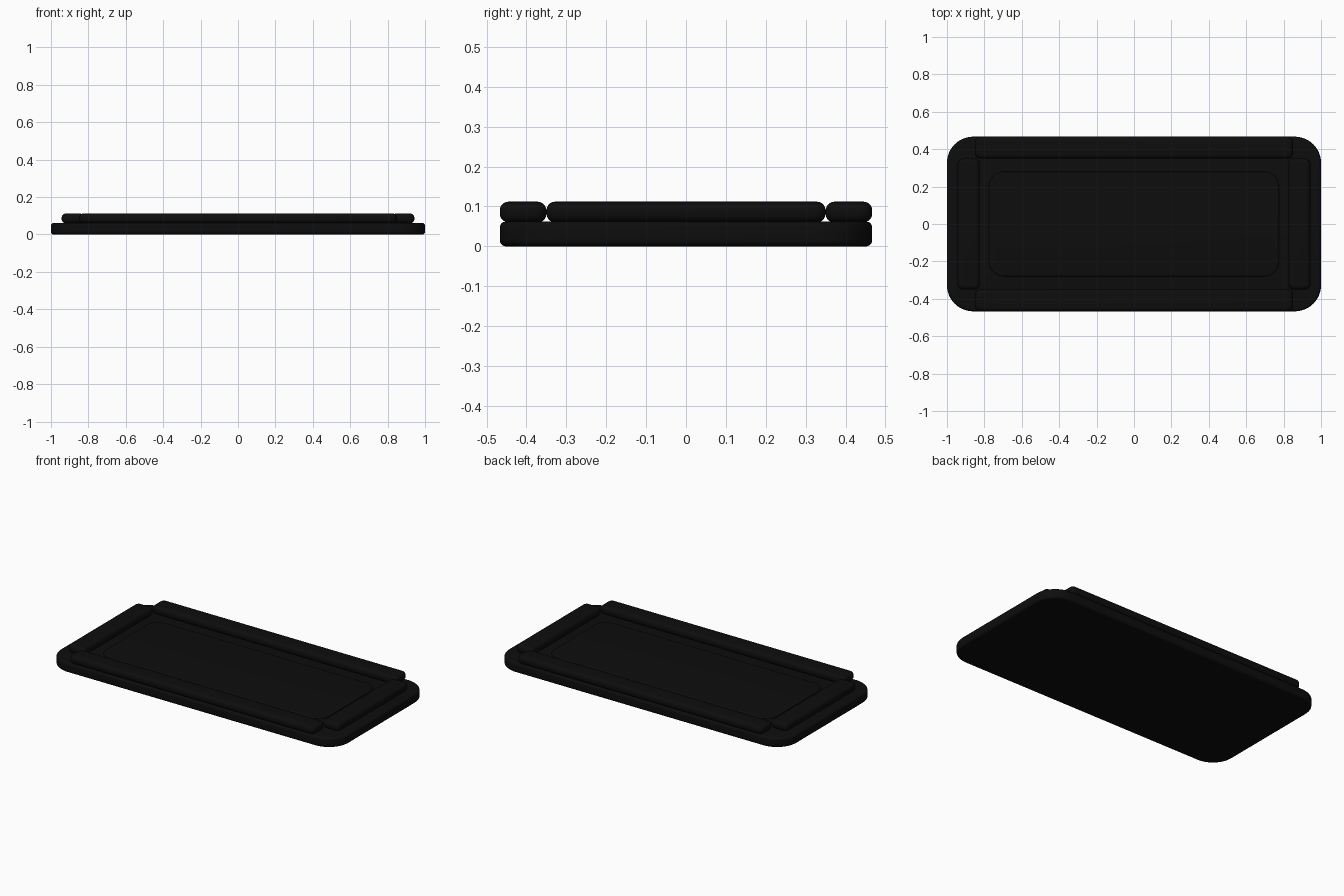
import bpy, bmesh, math

cube = bpy.data.objects.get("Cube")
if cube:
    bpy.data.objects.remove(cube, do_unlink=True)


def make_material(name, rgb):
    mat = bpy.data.materials.new(name)
    mat.use_nodes = True
    colour = (*rgb, 1.0)
    mat.diffuse_color = colour
    bsdf = next(n for n in mat.node_tree.nodes if n.type == 'BSDF_PRINCIPLED')
    bsdf.inputs["Base Color"].default_value = colour
    return mat


black = make_material("matte_black", (0.004, 0.004, 0.004))


def rounded_slab(name, x, y, z, radius, rim, steps=8):
    """Slab over the (min, max) ranges, with round corners and softened rims."""
    outline = []
    corners = [(x[1], y[1], 1, 1), (x[0], y[1], -1, 1),
               (x[0], y[0], -1, -1), (x[1], y[0], 1, -1)]
    for i, (cx, cy, sx, sy) in enumerate(corners):
        for k in range(steps + 1):
            a = math.pi / 2 * (i + k / steps)
            outline.append((cx - sx * radius + radius * math.cos(a),
                            cy - sy * radius + radius * math.sin(a)))
    bm = bmesh.new()
    base = bm.faces.new([bm.verts.new((px, py, z[0])) for px, py in outline])
    top = bmesh.ops.extrude_face_region(bm, geom=[base])
    bmesh.ops.translate(bm, vec=(0, 0, z[1] - z[0]),
                        verts=[g for g in top["geom"] if isinstance(g, bmesh.types.BMVert)])
    bmesh.ops.recalc_face_normals(bm, faces=bm.faces[:])
    # Soften the top and bottom rims
    rims = [e for e in bm.edges if abs(e.verts[0].co.z - e.verts[1].co.z) < 1e-5]
    bmesh.ops.bevel(bm, geom=rims, offset=rim, offset_type='OFFSET', segments=5,
                    profile=0.5, affect='EDGES', clamp_overlap=True)
    mesh = bpy.data.meshes.new(name)
    bm.to_mesh(mesh)
    bm.free()
    mesh.materials.append(black)
    obj = bpy.data.objects.new(name, mesh)
    bpy.context.collection.objects.link(obj)
    bpy.ops.object.select_all(action='DESELECT')
    obj.select_set(True)
    bpy.context.view_layer.objects.active = obj
    bpy.ops.object.shade_smooth_by_angle(angle=math.radians(35))
    return obj


# Main plate
rounded_slab("body", (-1, 1), (-0.467, 0.467), (0, 0.062), 0.14, 0.015, steps=12)

# Slightly raised middle panel
rounded_slab("centre_panel", (-0.775, 0.775), (-0.28, 0.28), (0.05, 0.07), 0.08, 0.006)

# Long rails along the front and back edges
for name, y in (("front_rail", (-0.467, -0.35)), ("back_rail", (0.35, 0.467))):
    rounded_slab(name, (-0.85, 0.85), y, (0.06, 0.112), 0.03, 0.022)

# Short pads at both ends
for name, x in (("right_pad", (-0.943, -0.825)), ("left_pad", (0.825, 0.943))):
    rounded_slab(name, x, (-0.35, 0.35), (0.06, 0.112), 0.03, 0.022)
